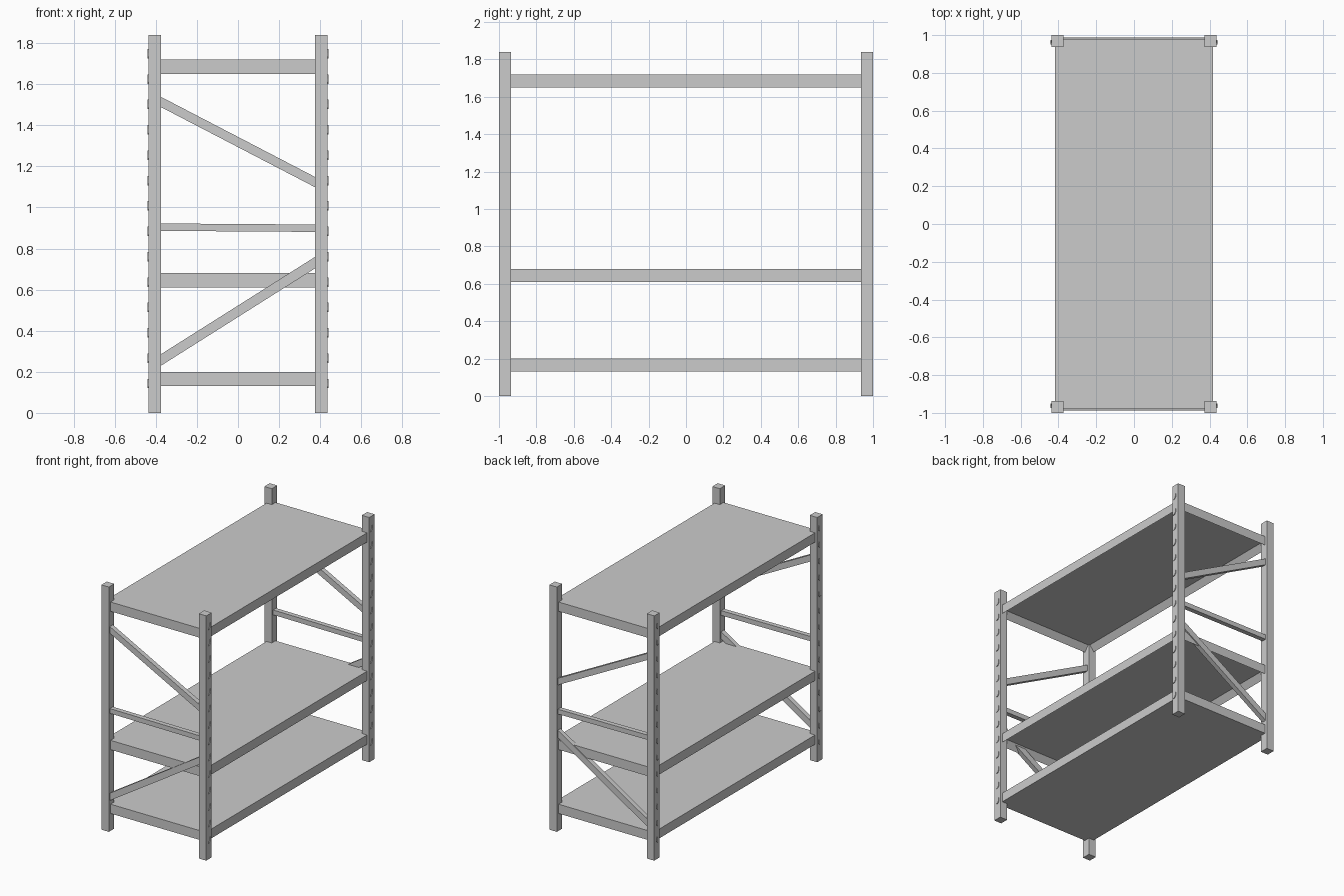
import bpy, bmesh, math
from mathutils import Matrix, Vector

if "Cube" in bpy.data.objects:
    bpy.data.objects.remove(bpy.data.objects["Cube"])

def finish(name, bm):
    bmesh.ops.recalc_face_normals(bm, faces=bm.faces)
    me = bpy.data.meshes.new(name)
    bm.to_mesh(me)
    bm.free()
    ob = bpy.data.objects.new(name, me)
    bpy.context.collection.objects.link(ob)
    return ob

def add_box(bm, lo, hi):
    lo, hi = Vector(lo), Vector(hi)
    m = Matrix.Translation((lo + hi) / 2) @ Matrix.Diagonal((*(hi - lo), 1))
    bmesh.ops.create_cube(bm, size=1, matrix=m)

def box(name, lo, hi):
    bm = bmesh.new()
    add_box(bm, lo, hi)
    return finish(name, bm)

def prism(bm, pts, offset):
    # flat outline pushed along offset
    face = bm.faces.new([bm.verts.new(p) for p in pts])
    out = bmesh.ops.extrude_face_region(bm, geom=[face])
    moved = [v for v in out["geom"] if isinstance(v, bmesh.types.BMVert)]
    bmesh.ops.translate(bm, verts=moved, vec=offset)

SIDES = {-1: "left", 1: "right"}
ENDS = {-1: "front", 1: "back"}
XI, XO, YI, YO, TOP = 0.374, 0.436, 0.936, 1.0, 1.84

# Hook outline (y, z): a small crescent
hook = [(0.013, 0.022), (0.007, 0.024), (0.006, 0.004), (-0.004, -0.012),
        (-0.013, -0.016), (-0.011, -0.022), (0.004, -0.018), (0.013, -0.004)]

# Corner posts, each with a row of hooks on its outer face
for sx, side in SIDES.items():
    for sy, end in ENDS.items():
        box(f"{end}_{side}_post", (sx * XI if sx > 0 else -XO, sy * YI if sy > 0 else -YO, 0),
            (XO if sx > 0 else -XI, YO if sy > 0 else -YI, TOP))
        bm = bmesh.new()
        for k in range(14):
            z = 0.142 + 0.1235 * k
            prism(bm, [(sx * (XO - 0.004), sy * 0.962 + a, z + b) for a, b in hook],
                  (sx * 0.009, 0, 0))
        finish(f"{end}_{side}_post_hooks", bm)

# Shelves: the lowest is closed below, the upper two have a rim of beams
SX, SY, H, RIM = 0.418, 0.98, 0.07, 0.035
box("lower_shelf", (-SX, -SY, 0.13), (SX, SY, 0.20))
for name, top in (("middle", 0.68), ("upper", 1.72)):
    bm = bmesh.new()
    outer = [(-SX, -SY), (SX, -SY), (SX, SY), (-SX, SY)]
    prism(bm, [(x, y, top) for x, y in outer], (0, 0, -H))
    bm.faces.ensure_lookup_table()
    bmesh.ops.recalc_face_normals(bm, faces=bm.faces)
    under = min(bm.faces, key=lambda f: f.calc_center_median().z)
    bmesh.ops.inset_region(bm, faces=[under], thickness=RIM, use_even_offset=True)
    bmesh.ops.translate(bm, verts=under.verts, vec=(0, 0, 0.045))
    finish(f"{name}_shelf", bm)

# End-frame braces: (name, z at left post, z at right post, vertical height)
braces = [("upper_diagonal", 1.514, 1.123, 0.05),
          ("horizontal", 0.904, 0.899, 0.036),
          ("lower_diagonal", 0.257, 0.732, 0.056)]
for sy, end in ENDS.items():
    for name, za, zb, h in braces:
        bm = bmesh.new()
        x, y = XI + 0.002, sy * 0.988
        prism(bm, [(-x, y, za - h / 2), (x, y, zb - h / 2),
                   (x, y, zb + h / 2), (-x, y, za + h / 2)], (0, -sy * 0.036, 0))
        finish(f"{end}_{name}_brace", bm)
